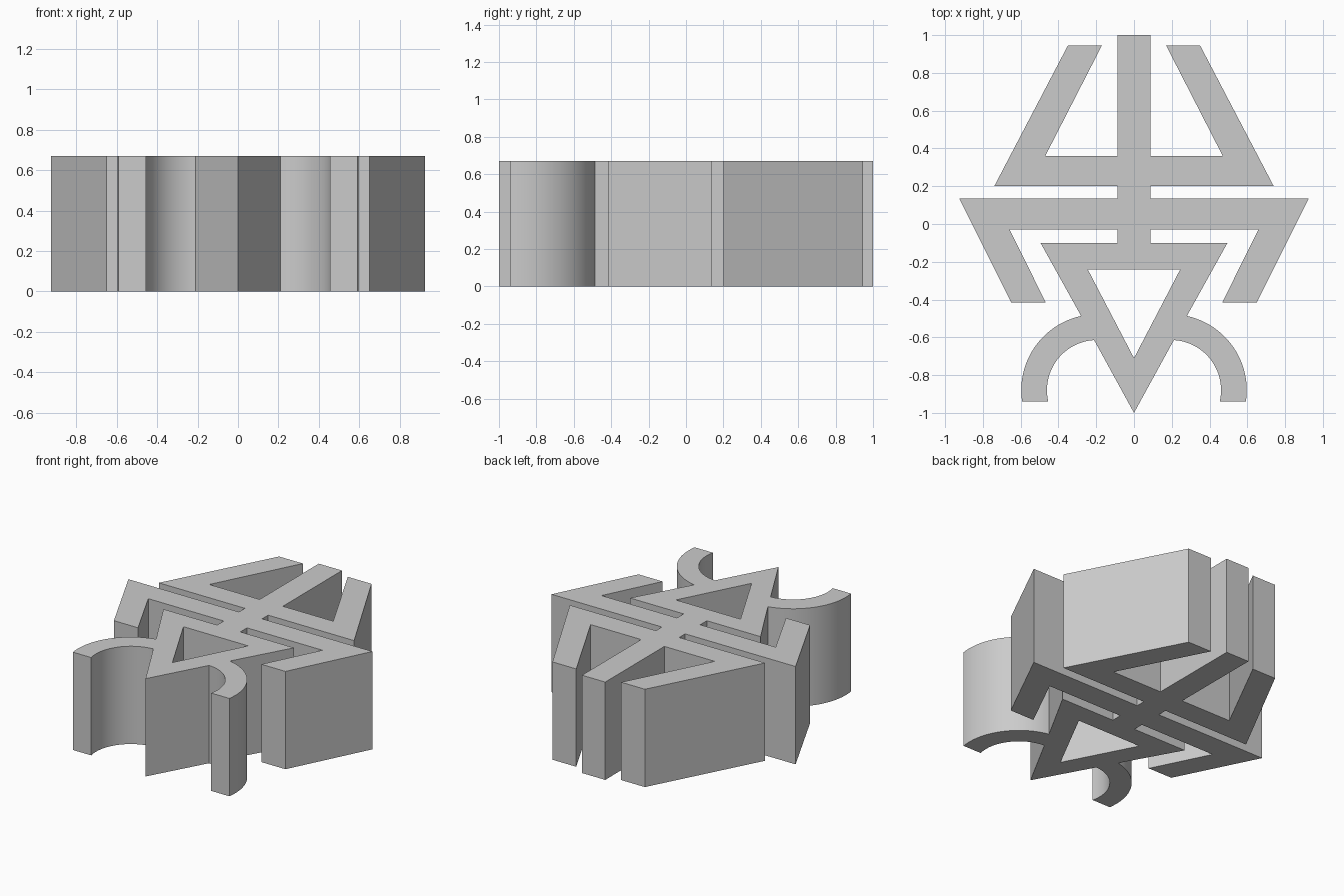
import bpy
import math

HEIGHT = 0.67

cube = bpy.data.objects.get("Cube")
if cube:
    bpy.data.objects.remove(cube, do_unlink=True)

# Single grey material
grey = bpy.data.materials.new("plain grey")
grey.use_nodes = True
colour = (0.6, 0.6, 0.6, 1)
grey.diffuse_color = colour
grey.node_tree.nodes["Principled BSDF"].inputs["Base Color"].default_value = colour


def arc(centre, radius, start, end, steps=24):
    """Points along an arc, angles in radians."""
    angles = [start + (end - start) * i / steps for i in range(steps + 1)]
    return [(centre[0] + radius * math.cos(a), centre[1] + radius * math.sin(a))
            for a in angles]


def mirrored(half):
    """Close a half outline across the centre line, sharing points at x = 0."""
    return half + [(-x, y) for x, y in reversed(half) if abs(x) > 1e-5]


def add_loop(curve, points):
    spline = curve.splines.new("POLY")
    spline.points.add(len(points) - 1)
    for p, (x, y) in zip(spline.points, points):
        p.co = (x, y, 0, 1)
    spline.use_cyclic_u = True


# Left half of the outline, from back to front
stem = 0.088
back_prongs = [(stem, 1), (stem, 0.36), (0.47, 0.36), (0.17, 0.945),
               (0.35, 0.945), (0.74, 0.2), (stem, 0.2)]
wide_bar = [(stem, 0.135), (0.925, 0.135), (0.65, -0.415), (0.467, -0.415),
            (0.66, -0.028), (stem, -0.028)]
triangle_top = [(stem, -0.1), (0.495, -0.1)]

# Curved hook, cut level at its lower end
centre, outer, inner, foot = (0.195, -0.88), 0.402, 0.266, -0.06
hook = (arc(centre, outer, math.radians(77.8), math.asin(foot / outer))
        + arc(centre, inner, math.asin(foot / inner), math.radians(86.5)))
tip = [(0, -1)]

# Extruded outline with a triangular opening
curve = bpy.data.curves.new("emblem_profile", "CURVE")
curve.dimensions = "2D"
curve.fill_mode = "BOTH"
curve.extrude = HEIGHT / 2
add_loop(curve, mirrored(back_prongs + wide_bar + triangle_top + hook + tip))
add_loop(curve, mirrored([(0.245, -0.24), (0, -0.71)]))
curve.materials.append(grey)

emblem = bpy.data.objects.new("emblem_block", curve)
bpy.context.collection.objects.link(emblem)
emblem.location.z = HEIGHT / 2

# Convert to a mesh, weld the caps and smooth only the curved walls
bpy.ops.object.select_all(action="DESELECT")
emblem.select_set(True)
bpy.context.view_layer.objects.active = emblem
bpy.ops.object.convert(target="MESH")
bpy.ops.object.mode_set(mode="EDIT")
bpy.ops.mesh.select_all(action="SELECT")
bpy.ops.mesh.remove_doubles(threshold=0.0005)
bpy.ops.mesh.normals_make_consistent(inside=False)
bpy.ops.object.mode_set(mode="OBJECT")
bpy.ops.object.shade_smooth_by_angle(angle=math.radians(30))
